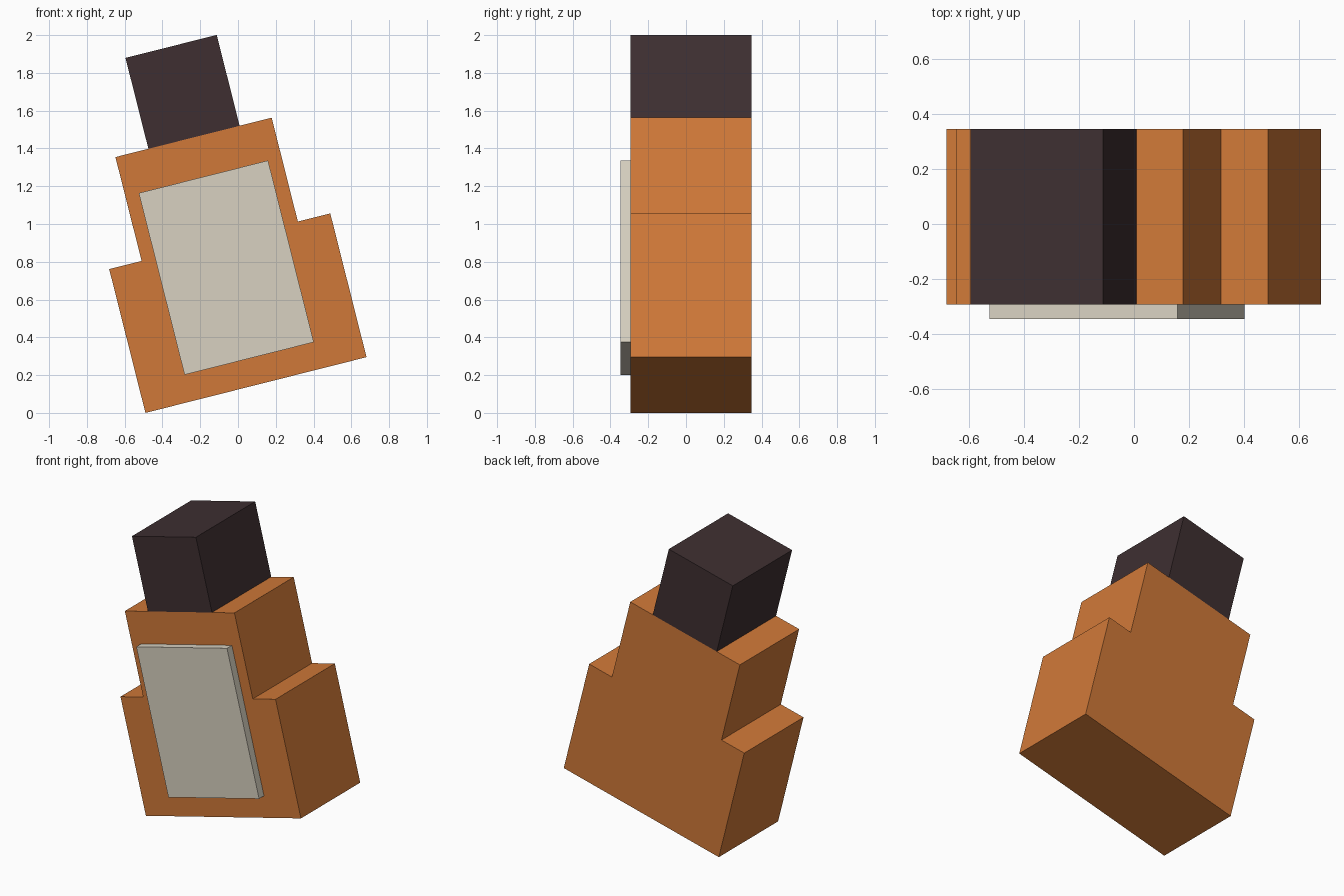
import bpy, bmesh, math

if "Cube" in bpy.data.objects:
    bpy.data.objects.remove(bpy.data.objects["Cube"])

LEAN = math.radians(14.15)       # whole figure leans to its left
CORNER = (-0.49, 0.0, 0.0)       # lowest corner, pivot of the lean


def linear(c):
    c /= 255
    return c / 12.92 if c <= 0.04045 else ((c + 0.055) / 1.055) ** 2.4


def material(name, rgb):
    m = bpy.data.materials.new(name)
    m.diffuse_color = (*[linear(c) for c in rgb], 1)
    m.use_nodes = True
    m.node_tree.nodes["Principled BSDF"].inputs["Base Color"].default_value = m.diffuse_color
    return m


def slab(name, outline, y0, y1, mat):
    """Extrude an upright outline from y0 (front) to y1 (back), then lean it."""
    bm = bmesh.new()
    face = bm.faces.new([bm.verts.new((u, y0, v)) for u, v in outline])
    ext = bmesh.ops.extrude_face_region(bm, geom=[face])["geom"]
    bmesh.ops.translate(bm, vec=(0, y1 - y0, 0),
                        verts=[g for g in ext if isinstance(g, bmesh.types.BMVert)])
    bmesh.ops.recalc_face_normals(bm, faces=bm.faces)
    mesh = bpy.data.meshes.new(name)
    bm.to_mesh(mesh)
    bm.free()
    mesh.materials.append(mat)
    ob = bpy.data.objects.new(name, mesh)
    ob.location = CORNER
    ob.rotation_euler.y = -LEAN
    bpy.context.collection.objects.link(ob)
    return ob


def rect(u0, u1, v0, v1):
    return [(u0, v0), (u1, v0), (u1, v1), (u0, v1)]


orange = material("orange", (208, 121, 56))
cream = material("cream", (216, 209, 193))
dark = material("dark brown", (62, 47, 49))

# Stepped body: wide base with a narrower upper part
W, STEP, SHOULDER, TOP = 1.207, 0.177, 0.785, 1.352
body = [(0, 0), (W, 0), (W, SHOULDER), (W - STEP, SHOULDER), (W - STEP, TOP),
        (STEP, TOP), (STEP, SHOULDER), (0, SHOULDER)]
slab("body", body, -0.293, 0.346, orange)

# Block on top, set off-centre
slab("top_block", rect(0.357, 0.855, TOP, 1.848), -0.293, 0.346, dark)

# Raised front panel
slab("front_panel", rect(0.25, 0.956, 0.145, 1.137), -0.346, -0.293, cream)
